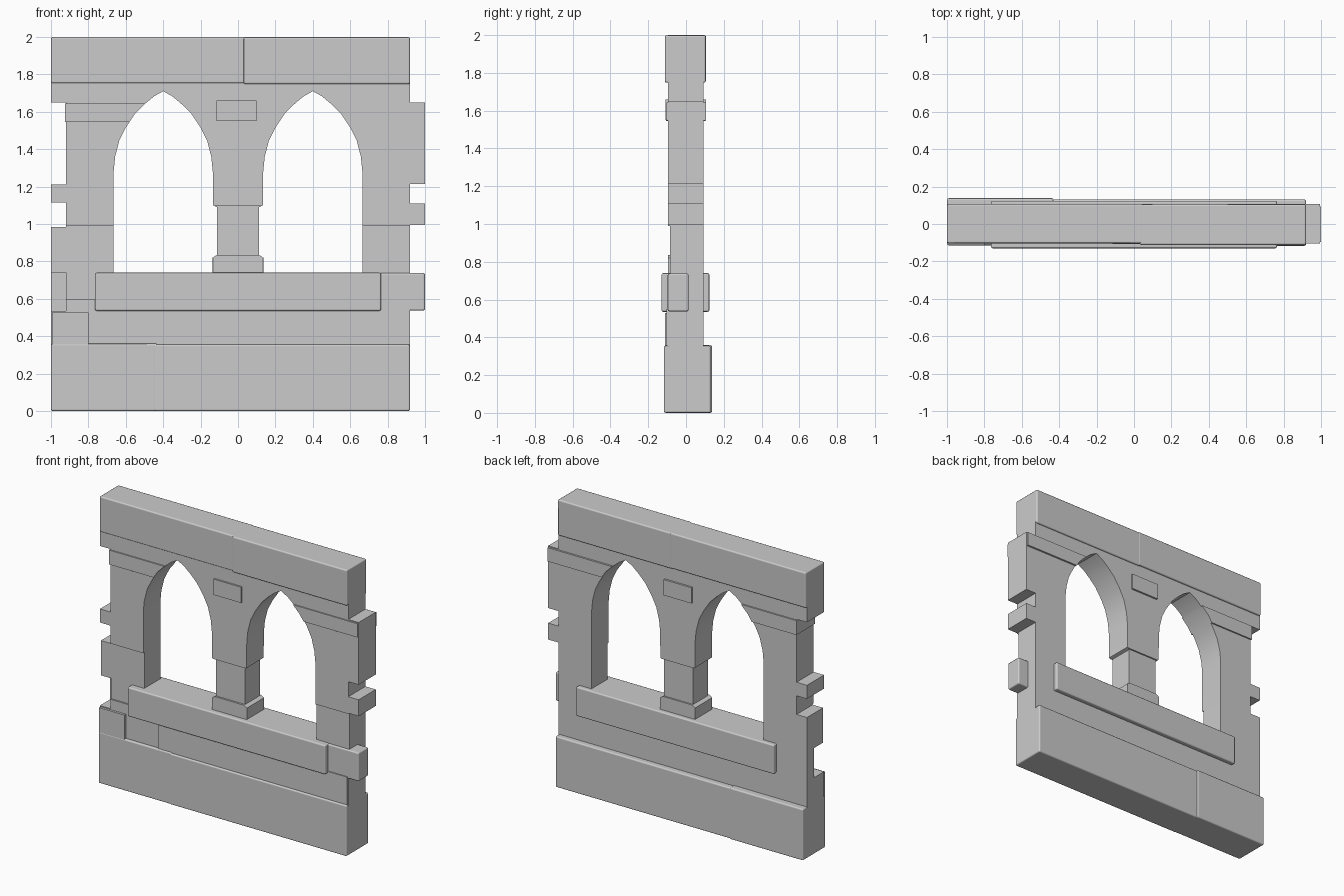
import bpy, bmesh

if "Cube" in bpy.data.objects:
    bpy.data.objects.remove(bpy.data.objects["Cube"])


def prism(name, pts, y0, y1):
    """Extrude an x-z outline from y0 to y1."""
    bm = bmesh.new()
    front = [bm.verts.new((x, y0, z)) for x, z in pts]
    back = [bm.verts.new((x, y1, z)) for x, z in pts]
    n = len(pts)
    bm.faces.new(front)
    bm.faces.new(back[::-1])
    for i in range(n):
        j = (i + 1) % n
        bm.faces.new((front[j], front[i], back[i], back[j]))
    bmesh.ops.recalc_face_normals(bm, faces=bm.faces)
    for f in bm.faces:
        f.smooth = True
    me = bpy.data.meshes.new(name)
    bm.to_mesh(me)
    bm.free()
    ob = bpy.data.objects.new(name, me)
    bpy.context.collection.objects.link(ob)
    return ob


def block(name, x0, x1, y0, y1, z0, z1):
    return prism(name, [(x0, z0), (x1, z0), (x1, z1), (x0, z1)], y0, y1)


def soften(ob, width=0.009):
    m = ob.modifiers.new("worn_edges", 'BEVEL')
    m.width = width
    m.segments = 2
    m.limit_method = 'ANGLE'
    m.angle_limit = 0.6
    m.harden_normals = True


def combine(ob, helper, op):
    m = ob.modifiers.new(helper.name, 'BOOLEAN')
    m.operation = op
    m.solver = 'EXACT'
    m.object = helper
    helper.hide_render = True
    helper.hide_viewport = True
    helper.display_type = 'WIRE'


# Wall core with toothed ends that interlock when tiled
wall = prism("wall", [
    (-1, .34), (.92, .34), (.92, .995), (1, .995), (1, 1.11), (.92, 1.11),
    (.92, 1.215), (1, 1.215), (1, 1.65), (.92, 1.65), (.92, 1.77), (-1, 1.77),
    (-1, 1.65), (-.92, 1.65), (-.92, 1.21), (-1, 1.21), (-1, 1.115),
    (-.92, 1.115), (-.92, .985), (-1, .985)], -.096, .093)

# Slightly proud stones in the wall face
stones = [
    ("left_impost", -.925, -.5, -.105, .103, 1.545, 1.645),
    ("right_impost", .5, .995, -.104, .106, 1.547, 1.643),
    ("middle_impost", -.115, .1, -.108, .106, 1.55, 1.66),
    ("lower_left_stone", -.995, -.8, -.112, .08, .35, .528),
    ("lower_course", -.545, .915, -.104, .08, .35, .55),
]
for s in stones:
    combine(wall, block(*s), 'UNION')

# Pointed window openings, mirrored about the centre column
arch = [(-.665, .70), (-.665, 1.28), (-.657, 1.36), (-.635, 1.445),
        (-.6, 1.515), (-.55, 1.59), (-.5, 1.64), (-.45, 1.682), (-.4, 1.71),
        (-.35, 1.682), (-.3, 1.64), (-.25, 1.59), (-.2, 1.515), (-.165, 1.445),
        (-.143, 1.36), (-.135, 1.28), (-.133, 1.1), (-.113, 1.09),
        (-.113, .835), (-.135, .82), (-.135, .70)]
for side in (1, -1):
    tag = "left" if side == 1 else "right"
    combine(wall, prism(tag + "_opening", [(side * x, z) for x, z in arch],
                        -.3, .3), 'DIFFERENCE')
    # Recessed jamb face below the middle tooth
    xs = sorted((side * -1.1, side * -.5))
    combine(wall, block(tag + "_jamb_recess", *xs, -.2, -.085, .6, .99),
            'DIFFERENCE')

# Column shaft set back from its base and capital
for tag, y0, y1 in (("front", -.2, -.083), ("back", .083, .2)):
    combine(wall, block(tag + "_shaft_recess", -.16, .16, y0, y1, .835, 1.095),
            'DIFFERENCE')

# Socket in the left end that takes the right end block
combine(wall, block("left_socket", -1.1, -.92, -.3, .015, .535, .742),
        'DIFFERENCE')
soften(wall, .007)

# Base course
soften(block("base_left", -1, -.43, -.114, .138, 0, .36), .01)
soften(block("base_right", -.45, .92, -.117, .131, 0, .356), .01)

# Top beam in two lengths
soften(block("beam_left", -1, .05, -.103, .107, 1.752, 2), .01)
soften(block("beam_right", .03, .92, -.112, .105, 1.748, 1.999), .01)

# Window sill and right end block
soften(block("sill", -.765, .765, -.13, .124, .535, .74), .01)
soften(block("right_end_block", .74, 1, -.097, .014, .537, .738), .01)
